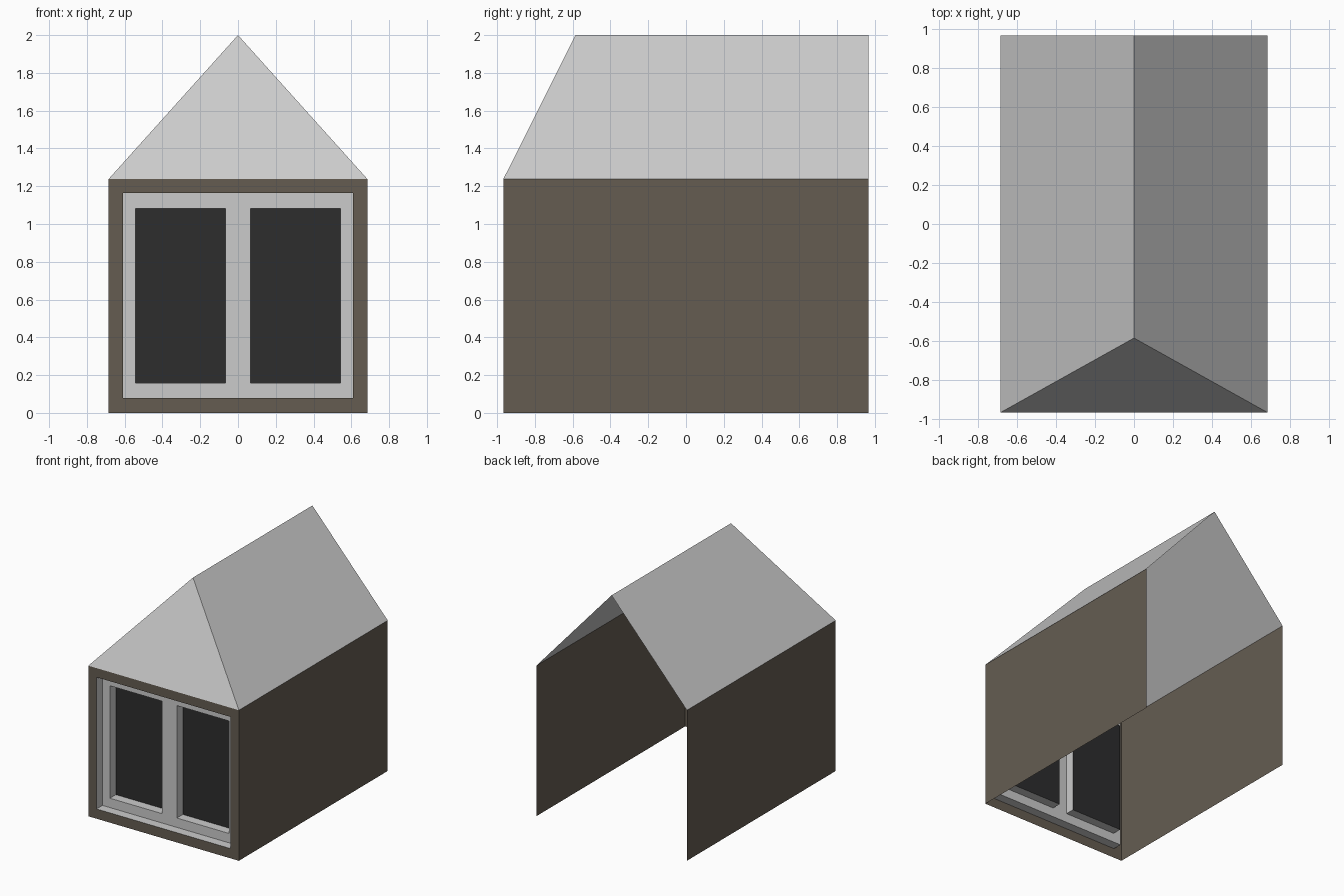
import bpy, bmesh

if "Cube" in bpy.data.objects:
    bpy.data.objects.remove(bpy.data.objects["Cube"])

HW, HD = 0.685, 0.967          # half width, half depth
EAVE, RIDGE, HIP = 1.238, 2.0, -0.585
Y0, Y1, Y2 = -HD, -0.89, -0.813  # casing, window frame and glass planes


def material(name, rgb):
    m = bpy.data.materials.new(name)
    m.diffuse_color = (*rgb, 1)
    m.use_nodes = True
    m.node_tree.nodes["Principled BSDF"].inputs["Base Color"].default_value = m.diffuse_color
    return m


def sheet(name, faces, mat=None):
    """Object from a list of polygons, with shared corners welded."""
    bm = bmesh.new()
    for f in faces:
        bm.faces.new([bm.verts.new(p) for p in f])
    bmesh.ops.remove_doubles(bm, verts=bm.verts, dist=1e-5)
    me = bpy.data.meshes.new(name)
    bm.to_mesh(me)
    bm.free()
    ob = bpy.data.objects.new(name, me)
    bpy.context.collection.objects.link(ob)
    if mat:
        me.materials.append(mat)
    return ob


def loop(x0, x1, z0, z1, y):
    return [(x0, y, z0), (x1, y, z0), (x1, y, z1), (x0, y, z1)]


def bridge(a, b):
    return [[a[i], a[(i + 1) % 4], b[(i + 1) % 4], b[i]] for i in range(4)]


brown = material("brown_cladding", (0.13, 0.108, 0.083))
dark = material("dark_glass", (0.026, 0.026, 0.027))

# Side walls, open at the back and underneath
for s, side in ((1, "right"), (-1, "left")):
    wall = [(s * HW, -HD, 0), (s * HW, HD, 0), (s * HW, HD, EAVE), (s * HW, -HD, EAVE)]
    sheet(side + "_wall", [wall[::s]], brown)

# Front casing around the window
opening = (-0.61, 0.61, 0.08, 1.163)
sheet("front_casing", bridge(loop(-HW, HW, 0, EAVE, Y0), loop(*opening, Y0)), brown)

# Roof: two slopes and a front hip
a, b = (-HW, -HD, EAVE), (HW, -HD, EAVE)
c, d = (HW, HD, EAVE), (-HW, HD, EAVE)
p, q = (0, HIP, RIDGE), (0, HD, RIDGE)
sheet("roof", [[a, b, p], [b, c, q, p], [d, a, p, q]])

# Window frame: recess, two-light face and pane reveals
frame = bridge(loop(*opening, Y0), loop(*opening, Y1))
for side, (o0, o1), (x0, x1) in (("left", (-0.61, 0), (-0.542, -0.067)),
                                 ("right", (0, 0.61), (0.067, 0.542))):
    hole = (x0, x1, 0.157, 1.082)
    frame += bridge(loop(o0, o1, 0.08, 1.163, Y1), loop(*hole, Y1))
    frame += bridge(loop(*hole, Y1), loop(*hole, Y2))
    sheet(side + "_pane", [loop(*hole, Y2)], dark)
sheet("window_frame", frame)
